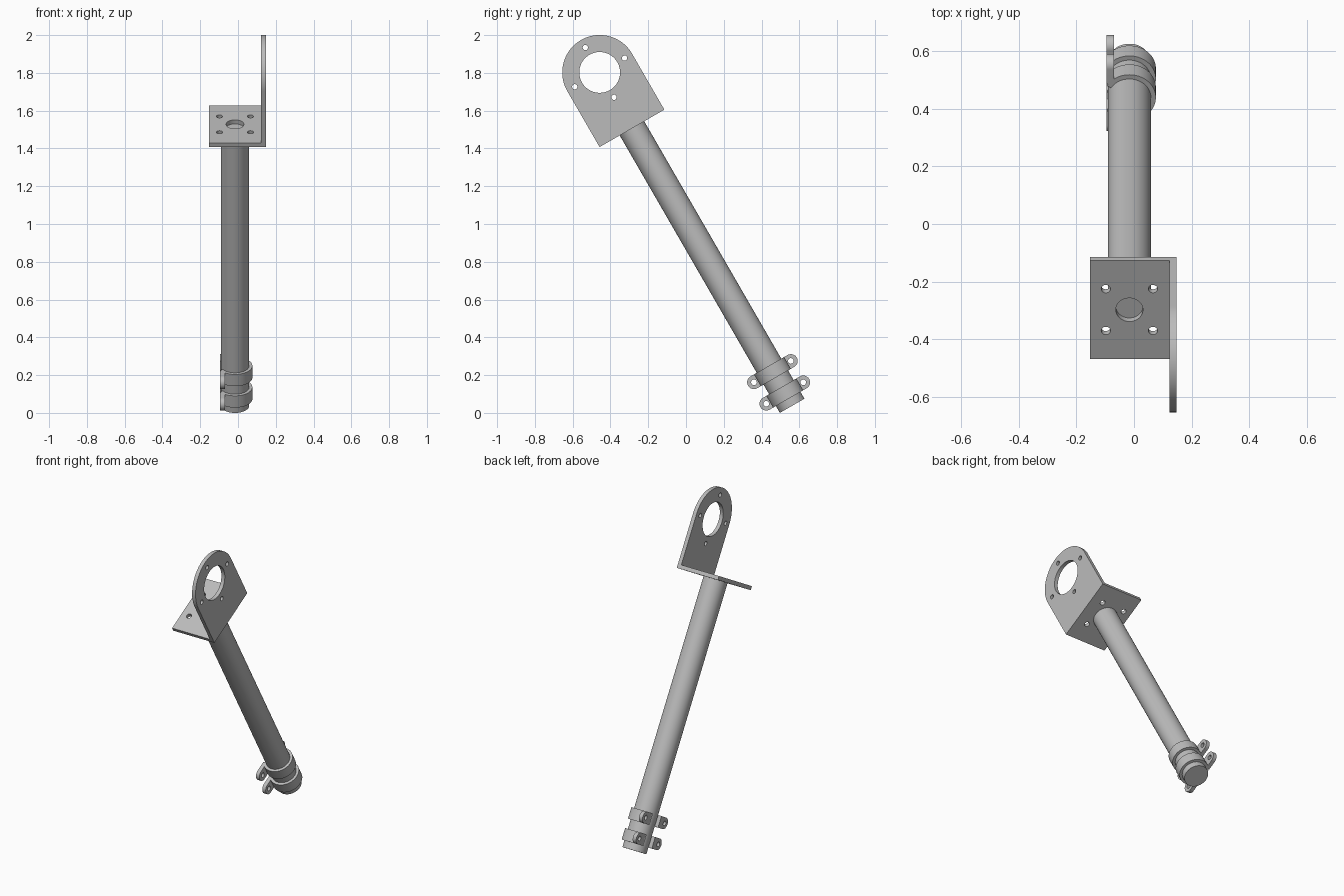
import bpy, bmesh, math
from math import sin, cos, pi
from mathutils import Matrix

cube = bpy.data.objects.get("Cube")
if cube:
    bpy.data.objects.remove(cube, do_unlink=True)

grey = bpy.data.materials.new("plain_grey")
grey.use_nodes = True
colour = (0.5, 0.5, 0.5, 1)
grey.diffuse_color = colour
grey.node_tree.nodes["Principled BSDF"].inputs["Base Color"].default_value = colour

# Main dimensions, measured along the leaning pole
POLE_R, POLE_LEN = 0.075, 1.696
SHEET = 0.025
HALF_W = 0.198
LEAN = Matrix.Translation((-0.016, 0.562, 0.0375)) @ Matrix.Rotation(math.radians(30), 4, 'X')


def arc(r, a0=0, a1=2 * pi, cx=0, cy=0, n=64):
    """Points on an arc; a full circle leaves out the repeated end."""
    last = n if a1 - a0 >= 2 * pi else n + 1
    return [(cx + r * cos(a0 + (a1 - a0) * i / n),
             cy + r * sin(a0 + (a1 - a0) * i / n)) for i in range(last)]


def upright(x):
    """Stands a flat outline up so that it faces sideways at x."""
    return Matrix(((0, 0, 1, x), (1, 0, 0, 0), (0, 1, 0, 0), (0, 0, 0, 1)))


def extrude(name, loops, depth, place):
    """Solid made from an outer loop and any hole loops."""
    curve = bpy.data.curves.new(name + "_profile", 'CURVE')
    curve.dimensions = '2D'
    curve.fill_mode = 'BOTH'
    curve.extrude = depth / 2
    for points in loops:
        spline = curve.splines.new('POLY')
        spline.points.add(len(points) - 1)
        for p, (x, y) in zip(spline.points, points):
            p.co = (x, y, 0, 1)
        spline.use_cyclic_u = True
    temp = bpy.data.objects.new(name + "_profile", curve)
    bpy.context.collection.objects.link(temp)
    graph = bpy.context.evaluated_depsgraph_get()
    mesh = bpy.data.meshes.new_from_object(temp.evaluated_get(graph))
    bpy.data.objects.remove(temp, do_unlink=True)
    bpy.data.curves.remove(curve)

    bm = bmesh.new()
    bm.from_mesh(mesh)
    bmesh.ops.remove_doubles(bm, verts=bm.verts, dist=0.0001)
    bmesh.ops.recalc_face_normals(bm, faces=bm.faces)
    bm.to_mesh(mesh)
    bm.free()
    mesh.transform(LEAN @ place)
    mesh.materials.clear()
    mesh.materials.append(grey)
    obj = bpy.data.objects.new(name, mesh)
    bpy.context.collection.objects.link(obj)
    bpy.ops.object.select_all(action='DESELECT')
    obj.select_set(True)
    bpy.context.view_layer.objects.active = obj
    bpy.ops.object.shade_smooth_by_angle(angle=math.radians(30))
    return obj


def at_height(z):
    return Matrix.Translation((0, 0, z))


# Pole
extrude("pole", [arc(POLE_R)], POLE_LEN, at_height(POLE_LEN / 2))

# Bracket base with a centre hole and four bolt holes
left, right = -0.137, 0.139
base = [(left, -HALF_W), (right, -HALF_W), (right, HALF_W), (left, HALF_W)]
bolts = [arc(0.016, cx=sx * 0.082, cy=sy * 0.084, n=24) for sx in (-1, 1) for sy in (-1, 1)]
extrude("bracket_base", [base, arc(0.047)] + bolts, SHEET, at_height(POLE_LEN + SHEET / 2))

# Bracket side plate with a round top, large opening and four screw holes
eye = POLE_LEN + 0.342
side = [(-HALF_W, POLE_LEN), (HALF_W, POLE_LEN)] + arc(HALF_W, 0, pi, cy=eye)
screws = [arc(0.014, cx=0.152 * cos(i * pi / 2), cy=eye + 0.152 * sin(i * pi / 2), n=24)
          for i in range(4)]
extrude("bracket_side", [side, arc(0.108, cy=eye)] + screws, SHEET,
        upright(right + SHEET / 2))

# Two pipe clamps, each an open strap with a pair of drilled ears
EAR_R, STRAP_R = 0.036, 0.092
reach = math.radians(149)
for label, z in (("lower", 0.078), ("upper", 0.209)):
    strap = arc(STRAP_R, -reach, reach) + arc(POLE_R, -reach, reach)[::-1]
    extrude(label + "_clamp_strap", [strap], 2 * EAR_R, at_height(z))
    for name, s in (("front", -1), ("back", 1)):
        tip = arc(EAR_R, -pi / 2, pi / 2, cx=0.113, n=32)
        ear = [(0.055, -EAR_R)] + tip + [(0.055, EAR_R)]
        hole = arc(0.015, cx=0.113, n=24)
        loops = [[(s * a, z + b) for a, b in loop] for loop in (ear, hole)]
        extrude(f"{label}_clamp_{name}_ear", loops, SHEET, upright(-0.0665))
